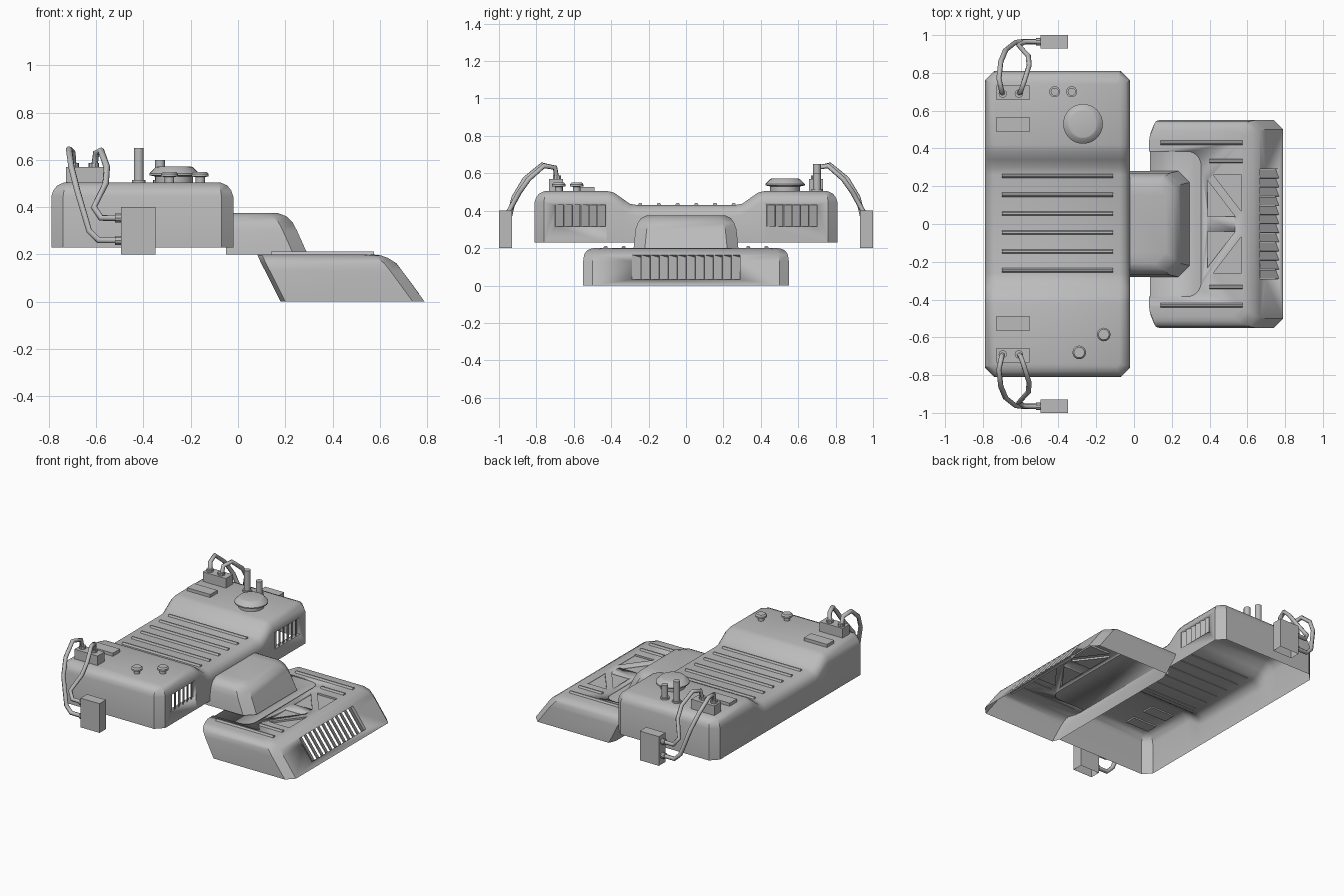
import bpy, bmesh, math
from mathutils import Vector, Matrix

if "Cube" in bpy.data.objects:
    bpy.data.objects.remove(bpy.data.objects["Cube"])

grey = bpy.data.materials.new("plain grey")
grey.diffuse_color = (0.5, 0.5, 0.5, 1)
grey.use_nodes = True
grey.node_tree.nodes["Principled BSDF"].inputs["Base Color"].default_value = grey.diffuse_color


def finish(bm, name, angle=35):
    bmesh.ops.recalc_face_normals(bm, faces=bm.faces)
    me = bpy.data.meshes.new(name)
    bm.to_mesh(me)
    bm.free()
    me.materials.append(grey)
    ob = bpy.data.objects.new(name, me)
    bpy.context.collection.objects.link(ob)
    bpy.ops.object.select_all(action='DESELECT')
    ob.select_set(True)
    bpy.context.view_layer.objects.active = ob
    bpy.ops.object.shade_smooth_by_angle(angle=math.radians(angle))
    return ob


def box(name, size, loc, rot=Matrix()):
    bm = bmesh.new()
    m = Matrix.Translation(loc) @ rot @ Matrix.Diagonal((*size, 1))
    bmesh.ops.create_cube(bm, size=1, matrix=m)
    return finish(bm, name)


def prism(name, pts, z0, z1):
    bm = bmesh.new()
    face = bm.faces.new([bm.verts.new((x, y, z0)) for x, y in pts])
    ext = bmesh.ops.extrude_face_region(bm, geom=[face])
    for v in ext["geom"]:
        if isinstance(v, bmesh.types.BMVert):
            v.co.z = z1
    return finish(bm, name)


def lathe(name, loc, profile, n=24):
    """Stacked circles (radius, z), closed at both ends."""
    bm = bmesh.new()
    rings = [[bm.verts.new((loc[0] + r * math.cos(2 * math.pi * i / n),
                            loc[1] + r * math.sin(2 * math.pi * i / n), z))
              for i in range(n)] for r, z in profile]
    for a, b in zip(rings, rings[1:]):
        for i in range(n):
            bm.faces.new((a[i], a[(i + 1) % n], b[(i + 1) % n], b[i]))
    bm.faces.new(rings[0])
    bm.faces.new(rings[-1])
    return finish(bm, name)


def loft(name, rings):
    """Each ring is a list of stations (y, left x, right x, z)."""
    bm = bmesh.new()
    loops = []
    for ring in rings:
        loops.append([bm.verts.new((r, y, z)) for y, l, r, z in ring]
                     + [bm.verts.new((l, y, z)) for y, l, r, z in reversed(ring)])
    n = len(loops[0])
    for a, b in zip(loops, loops[1:]):
        for i in range(n):
            j = (i + 1) % n
            bm.faces.new((a[i], a[j], b[j], b[i]))
    for lp in (loops[0], loops[-1]):
        for i in range(n // 2 - 1):
            bm.faces.new((lp[i], lp[i + 1], lp[n - 2 - i], lp[n - 1 - i]))
    return finish(bm, name)


def cut(ob, cutters):
    for c in cutters:
        c.hide_render = True
        mod = ob.modifiers.new("cut", 'BOOLEAN')
        mod.operation, mod.solver, mod.object = 'DIFFERENCE', 'EXACT', c
        bpy.context.view_layer.objects.active = ob
        bpy.ops.object.modifier_apply(modifier=mod.name)
        bpy.data.objects.remove(c)


def drop_faces(ob, rule):
    bm = bmesh.new()
    bm.from_mesh(ob.data)
    bm.normal_update()
    bad = [f for f in bm.faces if rule(f.calc_center_median(), f.normal)]
    bmesh.ops.delete(bm, geom=bad, context='FACES')
    bm.to_mesh(ob.data)
    bm.free()


# Main housing with a sunken middle, open underneath
HEIGHT = {.76: .505, .42: .505, .385: .497, .34: .465, .30: .437, .26: .43}


def housing_ring(ins, drop):
    half = [(.81 - ins, .05 + .41 * ins, .505)]
    half += [(y - (.41 * ins if y == .76 else 0), ins, h) for y, h in HEIGHT.items()]
    full = [(-y, e, h) for y, e, h in half] + [(y, e, h) for y, e, h in reversed(half)]
    return [(y, -.79 + e, -.02 - e, .23 if drop is None else h - drop) for y, e, h in full]


housing = loft("main_housing", [housing_ring(i, d) for i, d in
               ((0, None), (0, .06), (.008, .035), (.025, .013), (.055, 0))])
cut(housing, [box("vent_cutter", (.06, .27, .115), (-.02, s * .565, .373)) for s in (1, -1)])
drop_faces(housing, lambda c, n: (n.z < -.99 and c.z < .231)
           or (n.x > .99 and abs(c.x + .05) < .002))

# Bridge between housing and apron
def block_ring(z, x0, x1, hw, c, c0=.0):
    return [(-hw, x0 + c0, x1 - c, z), (c - hw, x0, x1, z),
            (hw - c, x0, x1, z), (hw, x0 + c0, x1 - c, z)]


bridge = loft("bridge", [block_ring(z, -.05, x1, hw, .06) for z, x1, hw in
              ((.2, .295, .28), (.30, .25, .27), (.335, .232, .258),
               (.36, .208, .24), (.375, .17, .21))])
drop_faces(bridge, lambda c, n: n.z < -.99 or n.x < -.99)

# Sloped apron with sunken seat, truss pockets and a vent
apron = loft("apron", [block_ring(z, x0, x1, hw, .05, .02) for z, x0, x1, hw in
             ((0, .18, .79, .55), (.13, .115, .695, .55), (.165, .097, .667, .545),
              (.185, .088, .635, .532), (.196, .083, .605, .513), (.2, .08, .57, .49))])
corner = [(.28 + .075 * math.sin(a), .31 + .075 * math.cos(a))
          for a in (i * math.pi / 12 for i in range(7))]
seat = [(0, .385)] + corner + [(x, -y) for x, y in reversed(corner)] + [(0, -.385)]
cutters = [prism("seat_cutter", seat, .194, .25)]
for s in (1, -1):
    for tri in (((.39, .04), (.39, .23), (.535, .04)), ((.42, .26), (.57, .26), (.57, .065))):
        cutters.append(prism("truss_cutter", [(x, s * y) for x, y in tri], .188, .25))
tilt = Matrix.Rotation(math.atan2(.123, .165), 4, 'Y').inverted()
out = tilt @ Vector((1, 0, 0))
vent_at = Vector((.718, 0, .098))
cutters.append(box("vent_cutter", (.05, .58, .165), vent_at, tilt))
cut(apron, cutters)
drop_faces(apron, lambda c, n: (n.z < -.99 and c.z < .001)
           or (n.dot(out) > .99 and abs((c - vent_at).dot(out) + .025) < .004))

# Angled louvres filling the vents
turn = Matrix.Rotation(math.radians(25), 4, 'Z')
for i in range(12):
    box("apron_louvre", (.005, .05, .163),
        vent_at - out * .012 + Vector((0, -.266 + i * .0483, 0)), tilt @ turn)
for s in (1, -1):
    for i in range(6):
        box("housing_louvre", (.005, .046, .115),
            (-.034, s * .565 - .1125 + i * .045, .373), turn)

# Raised ribs
def rib(x0, x1, y, z):
    w, h = .012, .012
    bm = bmesh.new()
    prof = [(-w, -.004), (-w * .8, h * .6), (-w * .4, h), (w * .4, h), (w * .8, h * .6), (w, -.004)]
    a, b = [[bm.verts.new((x, y + p, z + q)) for p, q in prof] for x in (x0, x1)]
    for i in range(6):
        bm.faces.new((a[i], a[(i + 1) % 6], b[(i + 1) % 6], b[i]))
    bm.faces.new(a)
    bm.faces.new(b)
    finish(bm, "rib")


for i in range(6):
    rib(-.70, -.11, -.245 + i * .1, .43)
for s in (1, -1):
    rib(.14, .575, s * .43, .2)
    rib(.40, .575, s * .333, .2)

# Filler cap, pipes and knobs on the raised ends
lathe("filler_cap", (-.27, .53), [(.08, .50), (.08, .53), (.105, .535), (.105, .543),
                                  (.078, .57), (.07, .572)], 32)
for x, top in ((-.42, .65), (-.33, .60)):
    lathe("pipe_collar", (x, .70), [(.029, .50), (.029, .515)], 16)
    lathe("pipe", (x, .70), [(.021, .50), (.021, top)], 16)
for x, y in ((-.29, -.68), (-.16, -.585)):
    lathe("knob", (x, y), [(.02, .50), (.02, .528), (.036, .53), (.036, .541), (.028, .55)], 16)

# Terminal blocks, plates, plugs and cables, mirrored front to back
CABLES = (
    ((-.695, .69, .56), (-.70, .70, .63), (-.715, .77, .645), (-.705, .86, .57),
     (-.68, .92, .47), (-.63, .96, .30), (-.59, .965, .26), (-.49, .965, .26)),
    ((-.61, .69, .56), (-.60, .70, .63), (-.58, .76, .64), (-.555, .84, .57),
     (-.56, .89, .50), (-.61, .945, .40), (-.58, .965, .355), (-.49, .965, .355)))
for s in (1, -1):
    box("terminal_block", (.175, .075, .075), (-.64, s * .695, .533))
    box("cover_plate", (.175, .078, .03), (-.64, s * .527, .511))
    plug = box("plug", (.145, .07, .20), (-.422, s * .965, .30))
    drop_faces(plug, lambda c, n: n.z < -.99)
    for path in CABLES:
        lathe("cable_socket", (path[0][0], s * .69), [(.022, .56), (.022, .588)], 10)
        bm = bmesh.new()
        bmesh.ops.create_cone(bm, cap_ends=True, segments=10, radius1=.02, radius2=.02, depth=.03,
                              matrix=Matrix.Translation((-.505, s * .965, path[-1][2]))
                              @ Matrix.Rotation(math.pi / 2, 4, 'Y'))
        finish(bm, "plug_socket")
        cu = bpy.data.curves.new("cable", 'CURVE')
        cu.dimensions, cu.bevel_depth, cu.bevel_resolution = '3D', .014, 1
        sp = cu.splines.new('POLY')
        sp.points.add(len(path) - 1)
        for p, (x, y, z) in zip(sp.points, path):
            p.co = (x, s * y, z, 1)
        cu.materials.append(grey)
        bpy.context.collection.objects.link(bpy.data.objects.new("cable", cu))
